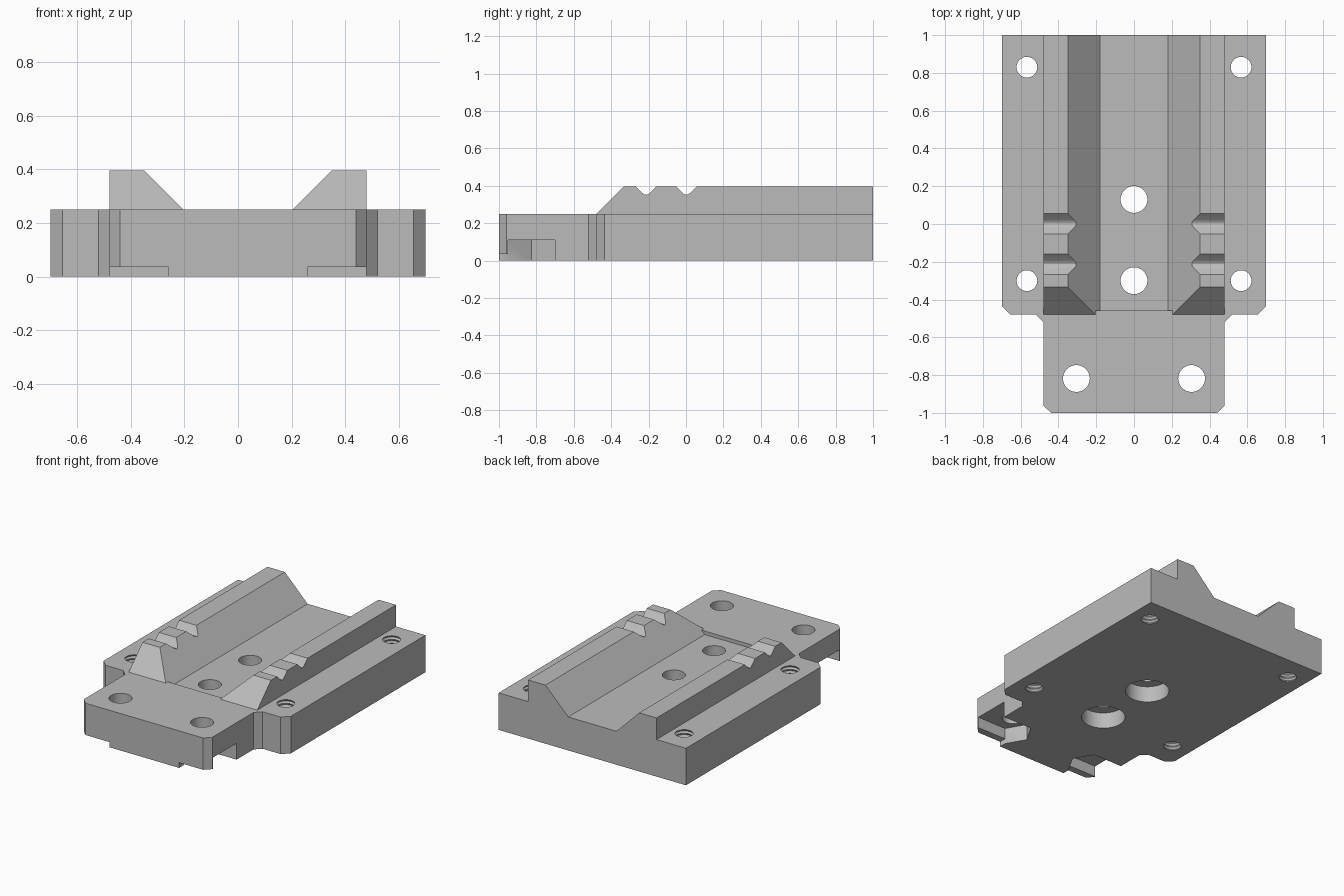
import bpy, bmesh, math

if "Cube" in bpy.data.objects:
    bpy.data.objects.remove(bpy.data.objects["Cube"])

metal = bpy.data.materials.new("grey metal")
metal.diffuse_color = (0.5, 0.5, 0.5, 1)
metal.use_nodes = True
metal.node_tree.nodes["Principled BSDF"].inputs["Base Color"].default_value = metal.diffuse_color


def finish(name, bm):
    bmesh.ops.recalc_face_normals(bm, faces=bm.faces)
    mesh = bpy.data.meshes.new(name)
    bm.to_mesh(mesh)
    bm.free()
    mesh.materials.append(metal)
    obj = bpy.data.objects.new(name, mesh)
    bpy.context.collection.objects.link(obj)
    return obj


def prism(name, pts, axis, lo, hi):
    """Extrude a 2D section along an axis; pts hold the other two coordinates."""
    place = {"x": lambda p, t: (t, p[0], p[1]),
             "y": lambda p, t: (p[0], t, p[1]),
             "z": lambda p, t: (p[0], p[1], t)}[axis]
    bm = bmesh.new()
    a = [bm.verts.new(place(p, lo)) for p in pts]
    b = [bm.verts.new(place(p, hi)) for p in pts]
    bm.faces.new(a)
    bm.faces.new(b)
    n = len(pts)
    for i in range(n):
        j = (i + 1) % n
        bm.faces.new((a[i], a[j], b[j], b[i]))
    return finish(name, bm)


def lathe(name, x, y, profile, segments=40):
    """Solid of revolution about a vertical axis; profile is (radius, z)."""
    bm = bmesh.new()
    rings = [[bm.verts.new((x + r * math.cos(2 * math.pi * k / segments),
                            y + r * math.sin(2 * math.pi * k / segments), z))
              for k in range(segments)] for r, z in profile]
    bm.faces.new(rings[0])
    bm.faces.new(rings[-1])
    for lower, upper in zip(rings, rings[1:]):
        for k in range(segments):
            j = (k + 1) % segments
            bm.faces.new((lower[k], lower[j], upper[j], upper[k]))
    return finish(name, bm)


def combine(target, tool, operation="DIFFERENCE"):
    mod = target.modifiers.new("combine", "BOOLEAN")
    mod.operation = operation
    mod.solver = "EXACT"
    mod.object = tool
    bpy.context.view_layer.objects.active = target
    bpy.ops.object.modifier_apply(modifier=mod.name)
    bpy.data.objects.remove(tool, do_unlink=True)


def flip(pts, s):
    return [(s * p[0], p[1]) for p in pts]


# Plate with a narrower front tongue and chamfered corners
half = [(0.44, -1), (0.48, -0.96), (0.48, -0.52), (0.52, -0.48),
        (0.655, -0.48), (0.70, -0.435), (0.70, 1)]
body = prism("slide_plate", half + flip(half, -1)[::-1], "z", 0, 0.25)

# Shallow channel floor between the rails
channel = [(0.18, 0.226), (0.204, 0.25), (0.204, 0.35)]
combine(body, prism("channel_cutter", channel + flip(channel, -1)[::-1],
                    "y", -0.457, 1.2))

# Sloped rails with a ramped front end
rail = [(0.48, 0.2), (0.48, 0.396), (0.35, 0.396), (0.204, 0.25), (0.204, 0.2)]
ramp = [(-0.7, 0.25), (-0.48, 0.25), (-0.28, 0.45), (-0.28, 0.6), (-0.7, 0.6)]
for s in (-1, 1):
    side = prism("rail", flip(rail, s), "y", -0.52, 1)
    combine(side, prism("ramp_cutter", ramp, "x", -1, 1))
    combine(body, side, "UNION")

# Rounded V notches across both rails
for yc in (0.002, -0.213):
    notch = [(-0.104, 0.446), (-0.020, 0.362), (-0.011, 0.355), (0, 0.352),
             (0.011, 0.355), (0.020, 0.362), (0.104, 0.446)]
    combine(body, prism("notch_cutter", [(yc + y, z) for y, z in notch],
                        "x", -1, 1))

# Hexagonal nut slots open to the sides, and relieved front corners
slot = [(0.188, -0.825), (0.26, -0.952), (0.6, -0.952), (0.6, -0.70), (0.26, -0.70)]
relief = [(0.26, -1.1), (0.6, -1.1), (0.6, -0.93), (0.26, -0.93)]
for s in (-1, 1):
    combine(body, prism("slot_cutter", flip(slot, s), "z", -0.1, 0.11))
    combine(body, prism("relief_cutter", flip(relief, s), "z", -0.1, 0.035))

# Plain holes in the tongue
for x in (-0.305, 0.305):
    combine(body, lathe("bolt_hole", x, -0.818, [(0.071, -0.1), (0.071, 0.4)]))

# Counterbored holes in the channel
for y in (0.13, -0.30):
    combine(body, lathe("counterbore", 0, y, [(0.137, -0.1), (0.137, 0.11),
                                              (0.071, 0.11), (0.071, 0.4)]))

# Threaded holes in the side flanges
pitch = 0.025
thread = [(0.062, -0.0375)]
for i in range(13):
    z = -0.0375 + i * pitch
    thread += [(0.055, z + pitch / 2), (0.063, z + pitch)]
for x in (-0.567, 0.567):
    for y in (0.83, -0.30):
        combine(body, lathe("threaded_hole", x, y, thread, 32))

# Smooth the bores, keep machined edges sharp
bpy.ops.object.select_all(action="DESELECT")
body.select_set(True)
bpy.context.view_layer.objects.active = body
bpy.ops.object.shade_smooth_by_angle(angle=math.radians(30))
